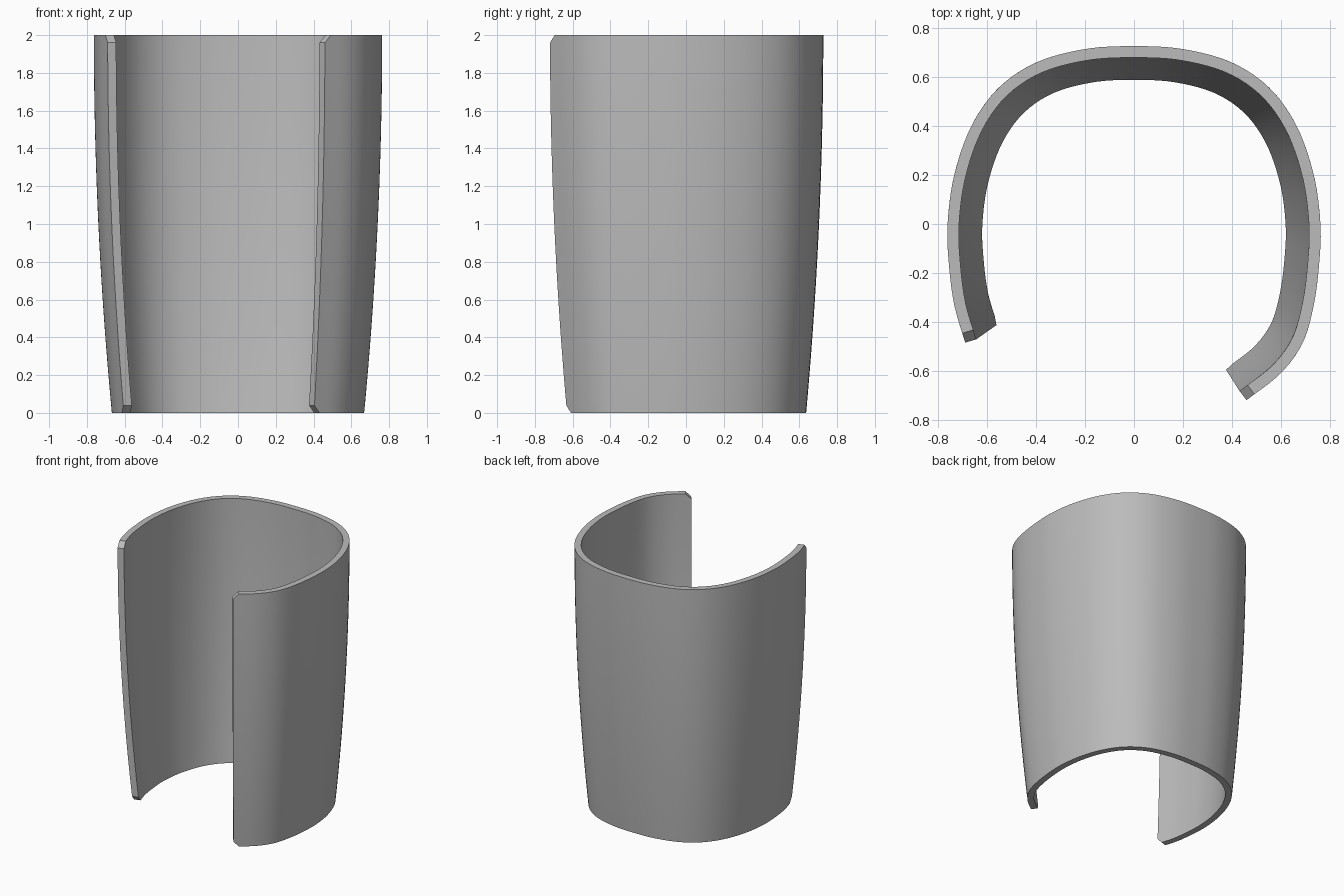
import bpy, bmesh
from mathutils import Vector

cube = bpy.data.objects.get("Cube")
if cube:
    bpy.data.objects.remove(cube, do_unlink=True)

HEIGHT, THICK, CHAMFER, TAPER = 2.0, 0.047, 0.04, 0.125
COLUMNS, ROWS = 96, 20

# Rim outline from the middle of the back round to the longer front end
half = [(0, .727), (.2, .715), (.4, .66), (.555, .555), (.665, .4), (.735, .2),
        (.762, 0), (.757, -.16), (.735, -.33), (.69, -.485), (.6, -.61), (.46, -.72)]
SHORT_SIDE = 10     # the other side stops earlier
path = [Vector((-x, y)) for x, y in half[1:SHORT_SIDE][::-1]]
path += [Vector(p) for p in half]


def smooth_curve(points, steps=16):
    """Dense Catmull-Rom curve through the points."""
    ext = [2 * points[0] - points[1]] + points + [2 * points[-1] - points[-2]]
    out = []
    for a, b, c, d in zip(ext, ext[1:], ext[2:], ext[3:]):
        for i in range(steps):
            t = i / steps
            out.append(0.5 * (2 * b + (c - a) * t + (2 * a - 5 * b + 4 * c - d) * t * t
                              + (3 * b - a - 3 * c + d) * t ** 3))
    return out + [points[-1]]


curve = smooth_curve(path)
dist = [0.0]
for p, q in zip(curve, curve[1:]):
    dist.append(dist[-1] + (q - p).length)
total = dist[-1]


def at_length(s):
    """Point and inward normal at a distance along the outline."""
    i = 0
    while i < len(dist) - 2 and dist[i + 1] < s:
        i += 1
    p = curve[i].lerp(curve[i + 1], (s - dist[i]) / (dist[i + 1] - dist[i]))
    tangent = (curve[min(i + 2, len(curve) - 1)] - curve[max(i - 1, 0)]).normalized()
    return p, Vector((tangent.y, -tangent.x))


# Tapered wall, with the four end corners chamfered
levels = [0] + [CHAMFER + (HEIGHT - 2 * CHAMFER) * i / ROWS for i in range(ROWS + 1)] + [HEIGHT]
bm = bmesh.new()
outer, inner = [], []
for z in levels:
    scale = 1 - TAPER * (1 - z / HEIGHT) ** 2
    cut = CHAMFER if z in (0, HEIGHT) else 0
    ring_out, ring_in = [], []
    for c in range(COLUMNS + 1):
        p, n = at_length(cut + (total - 2 * cut) * c / COLUMNS)
        p = p * scale
        q = p + n * THICK
        ring_out.append(bm.verts.new((p.x, p.y, z)))
        ring_in.append(bm.verts.new((q.x, q.y, z)))
    outer.append(ring_out)
    inner.append(ring_in)


def bridge(a, b):
    for i in range(len(a) - 1):
        bm.faces.new((a[i], a[i + 1], b[i + 1], b[i]))


for r in range(len(levels) - 1):
    bridge(outer[r], outer[r + 1])
    bridge(inner[r + 1], inner[r])
for r in (0, -1):                       # bottom and top rims
    bridge(outer[r], inner[r])
for c in (0, -1):                       # front end faces
    bridge([ring[c] for ring in outer], [ring[c] for ring in inner])
bmesh.ops.recalc_face_normals(bm, faces=bm.faces)

mesh = bpy.data.meshes.new("curved_shell")
bm.to_mesh(mesh)
bm.free()
shell = bpy.data.objects.new("curved_shell", mesh)
bpy.context.collection.objects.link(shell)

# Plain grey
grey = bpy.data.materials.new("light_grey")
grey.use_nodes = True
colour = (0.5, 0.5, 0.5, 1)
grey.diffuse_color = colour
grey.node_tree.nodes["Principled BSDF"].inputs["Base Color"].default_value = colour
mesh.materials.append(grey)

bpy.ops.object.select_all(action="DESELECT")
shell.select_set(True)
bpy.context.view_layer.objects.active = shell
bpy.ops.object.shade_smooth_by_angle(angle=0.5)
